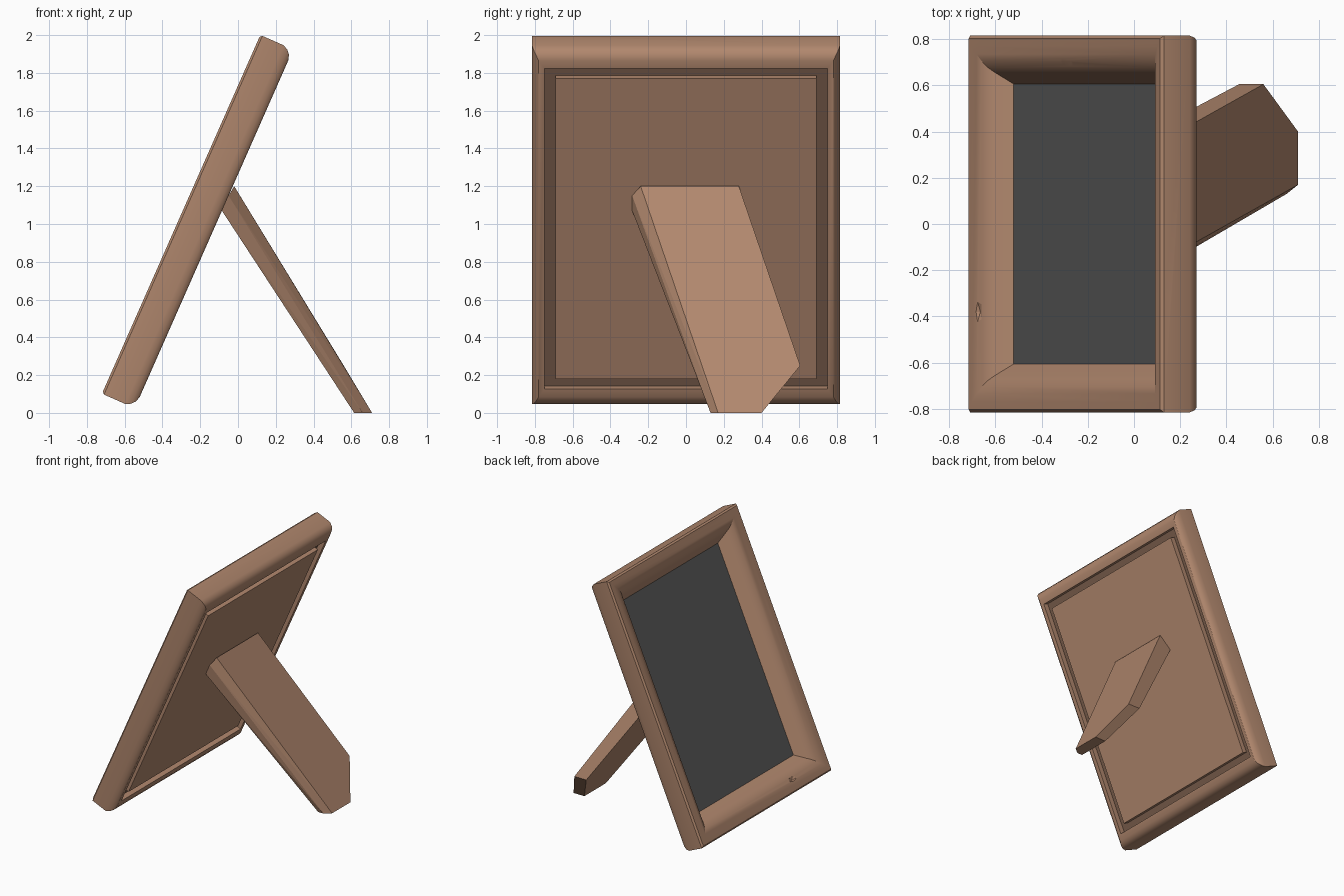
import bpy, bmesh, math
from mathutils import Matrix, Vector

if "Cube" in bpy.data.objects:
    bpy.data.objects.remove(bpy.data.objects["Cube"])

# Frame axes: N = picture normal, Y = width, U = up along the tilted frame
U = Vector((0.404, 0, 0.915)).normalized()
N = Vector((-U.z, 0, U.x))
MID_U, HALF_U, HALF_Y = 0.84, 1.038, 0.815


def place(n, y, u):
    return N * n + Vector((0, y, 0)) + U * u


def material(name, rgb):
    m = bpy.data.materials.new(name)
    m.diffuse_color = (*rgb, 1)
    m.use_nodes = True
    m.node_tree.nodes["Principled BSDF"].inputs["Base Color"].default_value = m.diffuse_color
    return m


wood = material("wood", (0.44, 0.245, 0.155))
dark_wood = material("dark_wood", (0.20, 0.115, 0.075))
glass = material("dark_grey", (0.10, 0.10, 0.10))


def finish(name, bm, *mats, smooth=False):
    bmesh.ops.recalc_face_normals(bm, faces=bm.faces)
    me = bpy.data.meshes.new(name)
    bm.to_mesh(me)
    bm.free()
    for m in mats:
        me.materials.append(m)
    ob = bpy.data.objects.new(name, me)
    bpy.context.collection.objects.link(ob)
    if smooth:
        me.shade_smooth()
        me.set_sharp_from_angle(angle=math.radians(28))
    return ob


def ring(bm, wy, wu, n):
    return [bm.verts.new(place(n, sy * (HALF_Y - wy), MID_U + su * (HALF_U - wu)))
            for sy, su in ((-1, -1), (1, -1), (1, 1), (-1, 1))]


def slab(name, wy, wu, n0, n1, mat):
    bm = bmesh.new()
    a, b = ring(bm, wy, wu, n0), ring(bm, wy, wu, n1)
    bm.faces.new(a)
    bm.faces.new(b)
    for i in range(4):
        j = (i + 1) % 4
        bm.faces.new((a[i], a[j], b[j], b[i]))
    return finish(name, bm, mat)


# Moulding section: (side inset, top/bottom inset, height along N)
section = [
    (0.065, 0.110, 0.510), (0.035, 0.065, 0.510), (0.020, 0.035, 0.519),
    (0.008, 0.014, 0.537), (0.000, 0.000, 0.565), (0.000, 0.000, 0.688),
    (0.012, 0.012, 0.700), (0.045, 0.045, 0.699), (0.080, 0.080, 0.693),
    (0.110, 0.110, 0.682), (0.138, 0.138, 0.665), (0.160, 0.160, 0.640),
    (0.210, 0.215, 0.575), (0.210, 0.215, 0.550), (0.065, 0.110, 0.550)]
bm = bmesh.new()
rings = [ring(bm, *p) for p in section]
for k, a in enumerate(rings):
    b = rings[(k + 1) % len(rings)]
    for i in range(4):
        j = (i + 1) % 4
        f = bm.faces.new((a[i], a[j], b[j], b[i]))
        f.material_index = 1 if k == len(rings) - 2 else 0
frame = finish("frame", bm, wood, dark_wood, smooth=True)

# Worn nicks: centre (n, y, u) and radii in the same axes
nicks = [((0.71, -0.375, 1.885), (0.06, 0.025, 0.035)),
         ((0.70, -0.38, -0.10), (0.025, 0.06, 0.025)),
         ((0.71, -0.82, 0.78), (0.035, 0.03, 0.11)),
         ((0.69, 0.69, 0.82), (0.028, 0.03, 0.09))]
for i, (c, r) in enumerate(nicks):
    bm = bmesh.new()
    bmesh.ops.create_icosphere(bm, subdivisions=1, radius=1)
    for v in bm.verts:
        v.co = place(*(c[k] + r[k] * v.co[k] for k in range(3)))
    cutter = finish(f"nick_cutter_{i}", bm, wood)
    cutter.hide_render = True
    cutter.hide_viewport = True
    cutter.display_type = 'WIRE'
    mod = frame.modifiers.new("nick", 'BOOLEAN')
    mod.operation, mod.solver, mod.object = 'DIFFERENCE', 'EXACT', cutter

# Picture and back board
slab("picture_panel", 0.195, 0.20, 0.568, 0.577, glass)
slab("back_board", 0.125, 0.169, 0.513, 0.567, wood)

# Slanted support leg, chamfered on one side and cut flush to the board
leg = [(-0.02, -0.24, 1.2), (-0.02, 0.28, 1.2), (0.56, 0.605, 0.25),
       (0.71, 0.40, 0), (0.71, 0.17, 0),
       (-0.05, -0.285, 1.15), (0.66, 0.13, 0),
       (-0.085, -0.285, 1.07), (-0.085, 0.32, 1.08), (0.455, 0.605, 0.25),
       (0.615, 0.40, 0), (0.615, 0.13, 0)]
bm = bmesh.new()
for p in leg:
    bm.verts.new(p)
bmesh.ops.convex_hull(bm, input=bm.verts)
bmesh.ops.dissolve_limit(bm, angle_limit=math.radians(3), verts=bm.verts, edges=bm.edges)
finish("support_leg", bm, wood)
